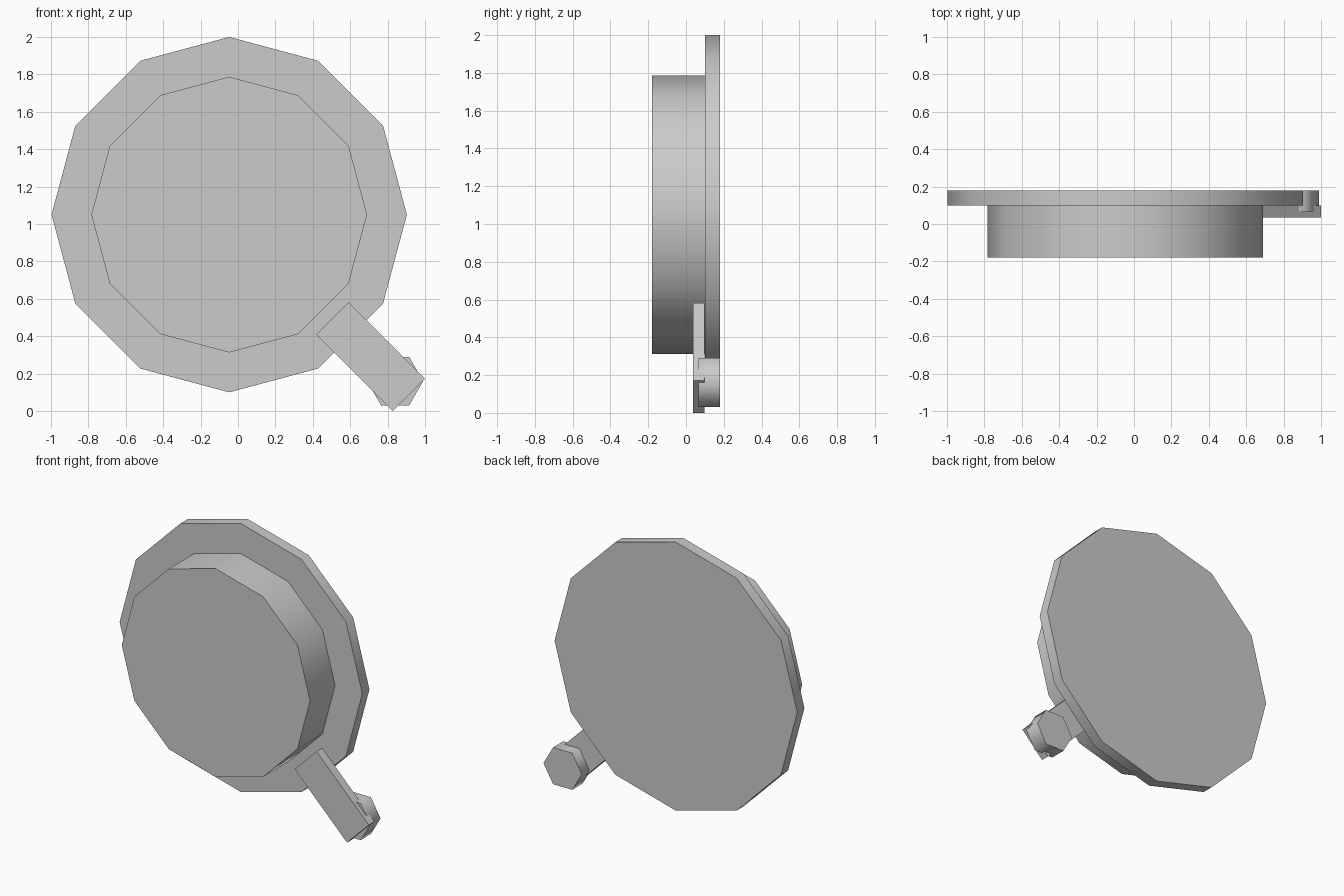
import bpy
import bmesh
import math

if "Cube" in bpy.data.objects:
    bpy.data.objects.remove(bpy.data.objects["Cube"])

grey = bpy.data.materials.new("light grey")
grey.diffuse_color = (0.6, 0.6, 0.6, 1)
grey.use_nodes = True
grey.node_tree.nodes["Principled BSDF"].inputs["Base Color"].default_value = grey.diffuse_color


def finish(bm, name):
    bmesh.ops.recalc_face_normals(bm, faces=bm.faces)
    mesh = bpy.data.meshes.new(name)
    bm.to_mesh(mesh)
    bm.free()
    mesh.materials.append(grey)
    obj = bpy.data.objects.new(name, mesh)
    bpy.context.collection.objects.link(obj)
    return obj


def prism(name, sides, radius, x, z, y0, y1):
    """Regular prism along y with a corner on +x; smooth walls, sharp caps."""
    bm = bmesh.new()
    angles = [2 * math.pi * i / sides for i in range(sides)]
    rings = [[bm.verts.new((x + radius * math.cos(a), y, z + radius * math.sin(a)))
              for a in angles] for y in (y0, y1)]
    for ring in rings:
        bm.faces.new(ring)
    for i in range(sides):
        j = (i + 1) % sides
        bm.faces.new((rings[0][i], rings[0][j], rings[1][j], rings[1][i]))
    obj = finish(bm, name)
    bpy.ops.object.select_all(action='DESELECT')
    obj.select_set(True)
    bpy.context.view_layer.objects.active = obj
    bpy.ops.object.shade_smooth_by_angle(angle=math.radians(65))
    return obj


# Wide back plate and thick front drum
prism("back_plate", 12, 0.95, -0.047, 1.05, 0.10, 0.18)
prism("front_drum", 12, 0.737, -0.047, 1.05, -0.18, 0.10)

# Diagonal arm at the lower right
bm = bmesh.new()
bmesh.ops.create_cube(bm, size=1)
bmesh.ops.scale(bm, vec=(0.58, 0.062, 0.242), verts=bm.verts)
arm = finish(bm, "arm")
arm.location = (0.709, 0.067, 0.291)
arm.rotation_euler.y = math.radians(45)

# Hexagonal peg on the back of the arm tip
prism("peg", 6, 0.15, 0.84, 0.16, 0.065, 0.18)
